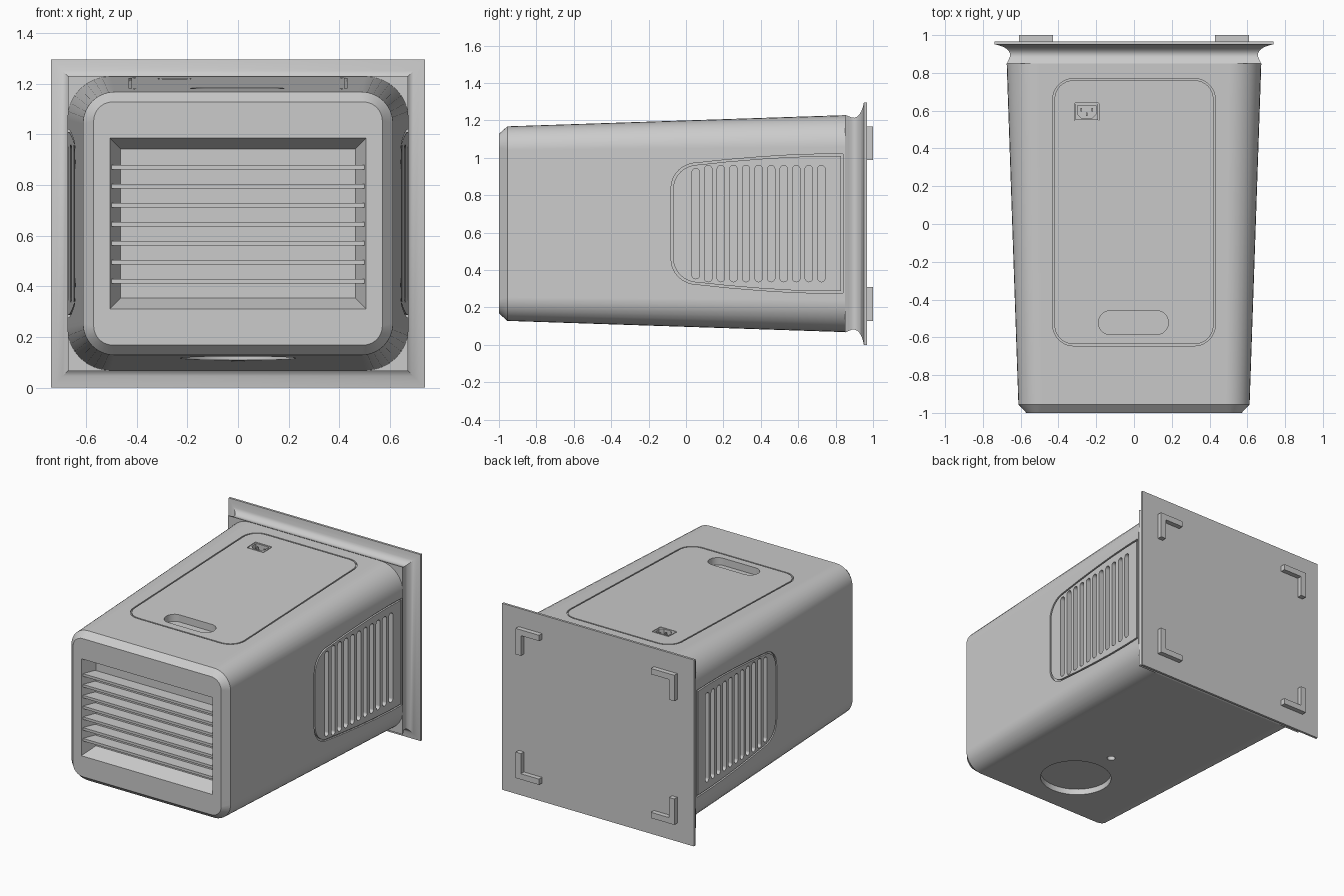
import bpy, bmesh, math
from mathutils import Vector

cube = bpy.data.objects.get("Cube")
if cube:
    bpy.data.objects.remove(cube, do_unlink=True)

CZ = 0.648                     # height of the long axis
FRONT, BACK = -0.955, 0.85     # ends of the tapered shell

grey = bpy.data.materials.new("light_grey")
grey.use_nodes = True
grey.diffuse_color = (0.6, 0.6, 0.6, 1)
grey.node_tree.nodes["Principled BSDF"].inputs["Base Color"].default_value = (0.6, 0.6, 0.6, 1)


def taper(y, front, back):
    return front + (back - front) * (y - FRONT) / (BACK - FRONT)


def half_w(y):
    return taper(y, 0.612, 0.674)


def half_h(y):
    return taper(y, 0.52, 0.58)


def rounded(cu, cv, hu, hv, r, n=8):
    """Outline of a rounded rectangle as (u, v) pairs."""
    pts = []
    for k, (su, sv) in enumerate([(1, 1), (-1, 1), (-1, -1), (1, -1)]):
        for i in range(n + 1):
            a = math.pi / 2 * (k + i / n)
            pts.append((cu + su * (hu - r) + r * math.cos(a),
                        cv + sv * (hv - r) + r * math.sin(a)))
    return pts


def rect(cu, cv, hu, hv):
    return [(cu + su * hu, cv + sv * hv) for su, sv in [(1, 1), (-1, 1), (-1, -1), (1, -1)]]


def circle(cu, cv, r, n=48):
    return [(cu + r * math.cos(2 * math.pi * i / n), cv + r * math.sin(2 * math.pi * i / n))
            for i in range(n)]


def loft(bm, rings, loop=False):
    """Skin a row of rings, cap the ends or join last to first, and face it outward."""
    part = [[bm.verts.new(p) for p in ring] for ring in rings]
    n = len(part[0])
    faces = []
    pairs = list(zip(part, part[1:])) + ([(part[-1], part[0])] if loop else [])
    for a, b in pairs:
        for i in range(n):
            j = (i + 1) % n
            faces.append(bm.faces.new((a[i], a[j], b[j], b[i])))
    if not loop:
        faces += [bm.faces.new(part[0][::-1]), bm.faces.new(part[-1])]
    for f in faces:
        f.normal_update()
    origin = part[0][0].co
    volume = sum((f.calc_center_median() - origin).dot(f.normal) * f.calc_area() for f in faces)
    if volume < 0:
        bmesh.ops.reverse_faces(bm, faces=faces)


def make(name, bm):
    mesh = bpy.data.meshes.new(name)
    bm.to_mesh(mesh)
    bm.free()
    mesh.materials.append(grey)
    ob = bpy.data.objects.new(name, mesh)
    bpy.context.collection.objects.link(ob)
    return ob


def smooth(ob):
    bpy.ops.object.select_all(action='DESELECT')
    ob.select_set(True)
    bpy.context.view_layer.objects.active = ob
    bpy.ops.object.shade_smooth_by_angle(angle=math.radians(28))
    mod = ob.modifiers.new("flat_normals", 'WEIGHTED_NORMAL')
    mod.keep_sharp = True


# Points at a given depth below each tapered wall
def on_top(u, v, d):
    return Vector((u, v, CZ + half_h(v) - d))


def on_bottom(u, v, d):
    return Vector((u, v, CZ - half_h(v) + d))


def on_left(u, v, d):
    return Vector((half_w(u) - d, u, v))


def on_right(u, v, d):
    return Vector((d - half_w(u), u, v))


def pocket(bm, outline, wall, depth):
    loft(bm, [[wall(u, v, d) for u, v in outline] for d in (-0.02, depth)])


def groove(bm, outer, inner, wall, depth=0.012):
    loft(bm, [[wall(u, v, d) for u, v in line]
              for line, d in [(outer, -0.02), (outer, depth), (inner, depth), (inner, -0.02)]], True)


# Tapered shell with chamfered front
bm = bmesh.new()
sections = [(-1, 0.57, 0.48, 0.075), (FRONT, 0.612, 0.52, 0.125), (BACK, 0.674, 0.58, 0.17)]
loft(bm, [[Vector((x, y, z)) for x, z in rounded(0, CZ, hx, hz, r)] for y, hx, hz, r in sections])
shell = make("shell", bm)

# Cutters: front recess, service panel, handle, base recesses
cut = bmesh.new()
DEPTH = 0.10


def recess_ring(y):
    inset = 0.042 * (y + 1) / DEPTH
    return [Vector((x, y, z)) for x, z in rect(0, CZ, 0.505 - inset, 0.337 - inset)]


loft(cut, [recess_ring(-1.02), recess_ring(-1 + DEPTH)])
groove(cut, rounded(0, 0.0625, 0.43, 0.7075, 0.11), rounded(0, 0.0625, 0.421, 0.6985, 0.101), on_top)
pocket(cut, rounded(-0.003, -0.522, 0.185, 0.063, 0.062), on_top, 0.05)
pocket(cut, circle(0, -0.585, 0.228), on_bottom, 0.04)
pocket(cut, circle(0, -0.23, 0.026, 24), on_bottom, 0.03)

# Power inlet cavity
SX, SY = -0.25, 0.593
cavity = [(-0.05, 0.034), (0.05, 0.034), (0.05, -0.012), (0.027, -0.034), (-0.027, -0.034), (-0.05, -0.012)]
pocket(cut, [(SX + u, SY + v) for u, v in cavity], on_top, 0.05)
groove(cut, rounded(SX, SY, 0.065, 0.048, 0.008, 3), rounded(SX, SY, 0.06, 0.043, 0.004, 3), on_top, 0.008)

# Side vent panels with upright slots
upper = [(0.84, 1.02), (0.72, 1.02), (0.56, 1.015), (0.4, 1.005), (0.22, 0.99)]
for i in range(9):
    a = math.pi / 2 * (1 + i / 8)
    upper.append((0.06 + 0.14 * math.cos(a), 0.838 + 0.135 * math.sin(a)))
panel = upper + [(u, 2 * CZ - v) for u, v in reversed(upper)]
inner_panel = [(0.38 + (u - 0.38) * 0.976, CZ + (v - CZ) * 0.97) for u, v in panel]
for wall in (on_left, on_right):
    groove(cut, panel, inner_panel, wall)
    for i in range(11):
        pocket(cut, rounded(0.052 + 0.0672 * i, CZ, 0.02, 0.311 if i else 0.295, 0.0195, 5), wall, 0.04)

cutter = make("shell_cutter", cut)
cutter.hide_render = True
mod = shell.modifiers.new("cuts", 'BOOLEAN')
mod.operation = 'DIFFERENCE'
mod.solver = 'EXACT'
mod.use_self = True
mod.object = cutter
bpy.context.view_layer.update()
carved = bpy.data.meshes.new_from_object(shell.evaluated_get(bpy.context.evaluated_depsgraph_get()))
shell.modifiers.clear()
shell.data = carved
bpy.data.objects.remove(cutter, do_unlink=True)
smooth(shell)

# Square flared neck and back plate: (y, outward offset)
flare = [(0.85, 0), (0.87, -0.008), (0.885, -0.015), (0.9, -0.016), (0.915, -0.01),
         (0.928, 0.003), (0.938, 0.02), (0.946, 0.043), (0.951, 0.066), (0.967, 0.066)]
bm = bmesh.new()
loft(bm, [[Vector((x, y, z)) for x, z in rect(0, CZ, 0.672 + o, 0.582 + o)] for y, o in flare])
smooth(make("back_flange", bm))

# Front louvre slats
bm = bmesh.new()
for i in range(7):
    z = 0.42 + 0.075 * i
    loft(bm, [[Vector((x, y, v)) for x, v in rect(0, z, hx, 0.009)]
              for y, hx in [(-0.99, 0.499), (-0.905, 0.47)]])
make("front_slats", bm)

# Inlet pins
bm = bmesh.new()
for u, v in [(-0.028, 0.012), (0.028, 0.012), (0, -0.012)]:
    loft(bm, [[on_top(x, y, d) for x, y in rect(SX + u, SY + v, 0.004, 0.009)] for d in (0.012, 0.055)])
make("inlet_pins", bm)

# L-shaped corner feet on the back plate
ell = [(0, 0), (0.18, 0), (0.18, 0.04), (0.04, 0.04), (0.04, 0.18), (0, 0.18)]
bm = bmesh.new()
for sx in (1, -1):
    for sz in (1, -1):
        loft(bm, [[Vector((sx * (0.61 - u), y, CZ + sz * (0.52 - v))) for u, v in ell]
                  for y in (0.96, 1.0)])
make("corner_feet", bm)
